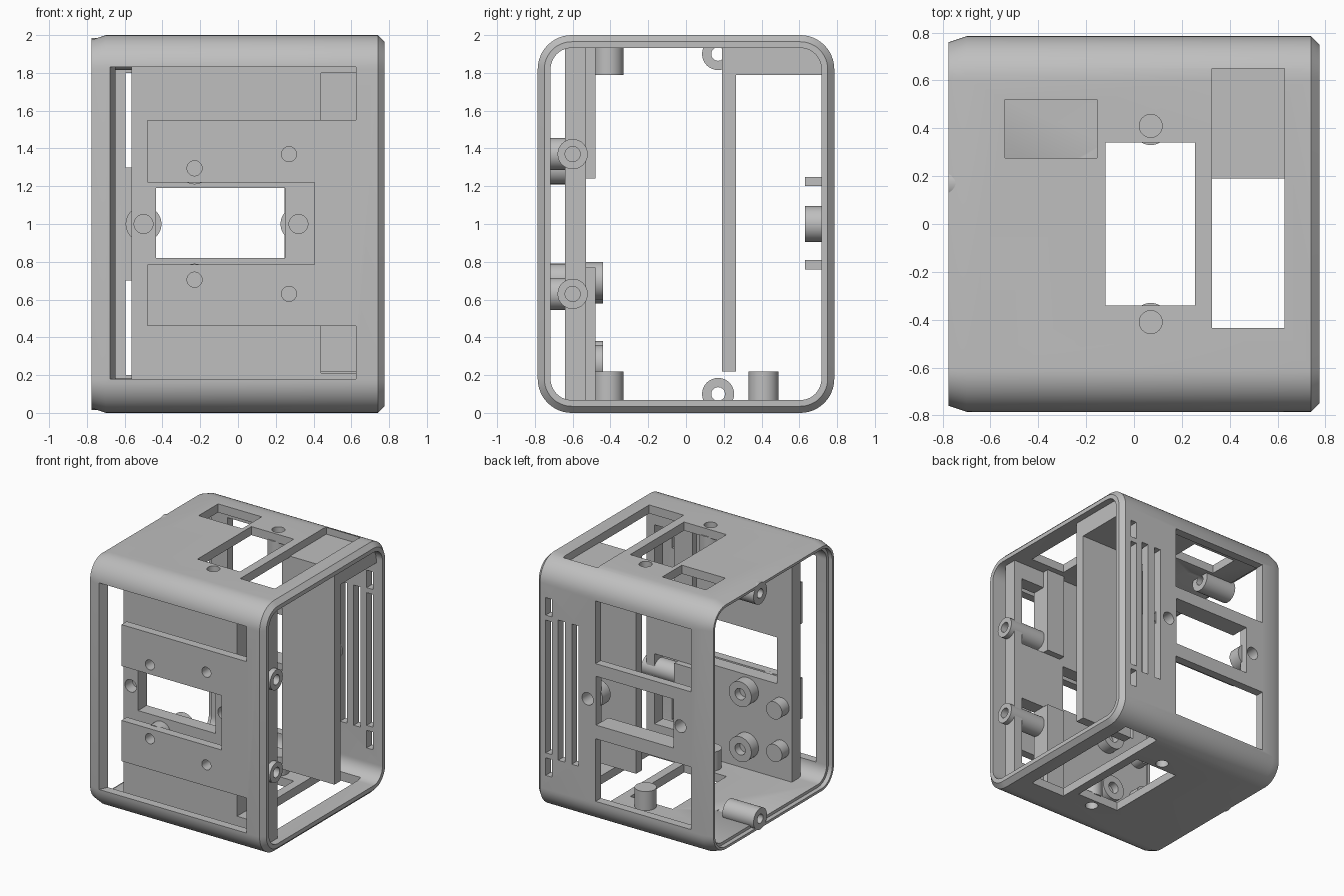
import bpy, bmesh, math
from mathutils import Matrix, Vector

if "Cube" in bpy.data.objects:
    bpy.data.objects.remove(bpy.data.objects["Cube"], do_unlink=True)

grey = bpy.data.materials.new("plain_grey")
grey.use_nodes = True
colour = (0.52, 0.52, 0.52, 1)
grey.diffuse_color = colour
grey.node_tree.nodes["Principled BSDF"].inputs["Base Color"].default_value = colour


def finish(name, bm):
    bmesh.ops.recalc_face_normals(bm, faces=bm.faces)
    mesh = bpy.data.meshes.new(name)
    bm.to_mesh(mesh)
    bm.free()
    mesh.materials.append(grey)
    obj = bpy.data.objects.new(name, mesh)
    bpy.context.collection.objects.link(obj)
    return obj


def box(name, xs, ys, zs):
    bm = bmesh.new()
    bmesh.ops.create_cube(bm, size=1)
    for v in bm.verts:
        v.co = [lim[1] if c > 0 else lim[0] for c, lim in zip(v.co, (xs, ys, zs))]
    return finish(name, bm)


def rod(name, axis, a, b, span, r):
    """Cylinder along an axis; a and b are the two remaining coordinates in order."""
    bm = bmesh.new()
    bmesh.ops.create_cone(bm, cap_ends=True, segments=32, radius1=r, radius2=r,
                          depth=abs(span[1] - span[0]))
    mid = sum(span) / 2
    turn, pos = {"x": (Matrix.Rotation(math.pi / 2, 4, "Y"), (mid, a, b)),
                 "y": (Matrix.Rotation(math.pi / 2, 4, "X"), (a, mid, b)),
                 "z": (Matrix.Identity(4), (a, b, mid))}[axis]
    bm.transform(Matrix.Translation(Vector(pos)) @ turn)
    return finish(name, bm)


def cut(obj, cutters):
    for c in cutters:
        c.hide_render = True
        m = obj.modifiers.new("cut", "BOOLEAN")
        m.operation, m.solver, m.object = "DIFFERENCE", "EXACT", c
    deps = bpy.context.evaluated_depsgraph_get()
    mesh = bpy.data.meshes.new_from_object(obj.evaluated_get(deps))
    obj.modifiers.clear()
    obj.data = mesh
    for c in cutters:
        bpy.data.objects.remove(c, do_unlink=True)


def boss(name, axis, a, b, span, r, hole_r, hole_span):
    obj = rod(name, axis, a, b, span, r)
    cut(obj, [rod("hole", axis, a, b, hole_span, hole_r)])


def ring(bm, x, inset):
    """Rounded rectangle across the x axis."""
    hy, hz, r = 0.785 - inset, 1 - inset, 0.18 - inset
    verts = []
    for q, (sy, sz) in enumerate(((1, 1), (-1, 1), (-1, -1), (1, -1))):
        for i in range(13):
            t = (q + i / 12) * math.pi / 2
            verts.append(bm.verts.new((x, sy * (hy - r) + r * math.cos(t),
                                       1 + sz * (hz - r) + r * math.sin(t))))
    return verts


# Tubular shell with chamfered ends and a stepped lip
bm = bmesh.new()
rings = [ring(bm, x, inset) for x, inset in (
    (-.775, .025), (-.7, 0), (.74, 0), (.775, .035),
    (.775, .068), (-.74, .068), (-.74, .045), (-.775, .045))]
for r1, r2 in zip(rings, rings[1:] + rings[:1]):
    for i in range(len(r1)):
        j = (i + 1) % len(r1)
        bm.faces.new((r1[i], r1[j], r2[j], r2[i]))
shell = finish("shell", bm)

# Front wall openings, leaving a C-shaped bracket
front = (-.9, -.7)
side_slot = box("slot", (-.68, -.48), (-.79, -.7), (.18, 1.83))
for v in side_slot.data.vertices:
    if v.co.x < -.6 and v.co.y > -.75:
        v.co.x += .04
cutters = [side_slot,
           box("slot", (-.5, .625), front, (1.55, 1.83)),
           box("slot", (-.5, .625), front, (.18, .46)),
           box("slot", (-.5, .405), front, (.785, 1.22))]

# Back wall windows and vents
back = (.7, .9)
for xs, zs in (((-.595, .25), (1.3, 1.8)), ((-.595, .25), (.2, .7)),
               ((-.44, .245), (.81, 1.2)),
               ((.4, .46), (.44, 1.56)), ((.52, .58), (.44, 1.56)),
               ((.635, .69), (.47, 1.53)),
               ((.635, .69), (1.57, 1.71)), ((.635, .69), (.29, .43))):
    cutters.append(box("vent", xs, back, zs))

# Top and bottom windows
for zs in ((1.9, 2.1), (-.1, .1)):
    cutters.append(box("window", (-.12, .255), (-.34, .34), zs))
    cutters.append(box("window", (.325, .63), (-.435, .65), zs))
cutters.append(box("window", (-.54, -.155), (.275, .52), (1.9, 2.1)))

# Screw holes through the walls
front_holes = [(-.23, 1.295), (-.23, .705), (.27, 1.37), (.27, .63)]
back_holes = [(-.5, 1), (.32, 1)]
cutters += [rod("hole", "y", x, z, front, .04) for x, z in front_holes]
cutters += [rod("hole", "y", x, z, back, .05) for x, z in back_holes]
for y in (-.41, .41):
    cutters += [rod("hole", "z", .07, y, zs, .048) for zs in ((1.9, 2.1), (-.1, .1))]
cutters += [rod("hole", "x", .17, z, (-.9, -.4), .036) for z in (.1, 1.9)]
cut(shell, cutters)

# Inner front panel with display window and side windows
panel = box("inner_front_panel", (-.565, .72), (-.64, -.53), (.05, 1.95))
cutters = [box("window", (-.435, .25), (-.8, -.4), (.82, 1.19))]
cutters += [box("window", (.44, .65), (-.8, -.4), zs) for zs in ((1.24, 1.8), (.21, .77))]
cutters += [rod("hole", "y", x, z, (-.7, -.55), .05) for x, z in back_holes]
cutters += [rod("hole", "x", -.6, z, (.6, .9), .04) for z in (1.37, .63)]
cut(panel, cutters)

# Thick pads behind the panel
for name, zs in (("upper_pad", (1.24, 1.94)), ("lower_pad", (.06, .77))):
    box(name, (.28, .44), (-.535, -.48), zs)

# Divider with the shelf under the top wall
box("divider_wall", (.255, .72), (.19, .265), (.22, 1.94))
box("top_shelf", (.255, .72), (.19, .725), (1.79, 1.94))

# Ribs inside the back wall
for name, zs in (("upper_rib", (1.2, 1.25)), ("lower_rib", (.76, .81))):
    box(name, (-.44, .245), (.63, .73), zs)

# Screw bosses on the walls
for x, z in front_holes:
    boss("front_boss", "y", x, z, (-.73, -.635), .085, .04, (-.8, -.66))
for x, z in back_holes:
    boss("back_boss", "y", x, z, (.63, .73), .095, .05, (.66, .8))
for y in (-.41, .41):
    boss("top_boss", "z", .07, y, (1.79, 1.94), .08, .048, (1.83, 2.1))
    boss("bottom_boss", "z", .07, y, (.06, .22), .08, .048, (-.1, .18))

# Bosses lying lengthwise at the open ends
for z in (1.37, .63):
    boss("panel_end_boss", "x", -.6, z, (.43, .76), .08, .04, (.6, .9))
for z in (1.9, .1):
    boss("rim_boss", "x", .17, z, (-.775, -.5), .085, .036, (-.9, -.4))

# Board mounts and pegs behind the panel
for z in (.7, .26):
    boss("board_mount", "y", -.17, z, (-.54, -.44), .1, .045, (-.5, -.3))
for z in (.65, .31):
    rod("board_peg", "y", -.47, z, (-.54, -.44), .07)

# Smooth round surfaces while keeping edges sharp
bpy.ops.object.select_all(action="DESELECT")
for o in bpy.context.collection.objects:
    if o.type == "MESH" and grey.name in o.data.materials:
        o.select_set(True)
        bpy.context.view_layer.objects.active = o
bpy.ops.object.shade_smooth_by_angle(angle=math.radians(30))
